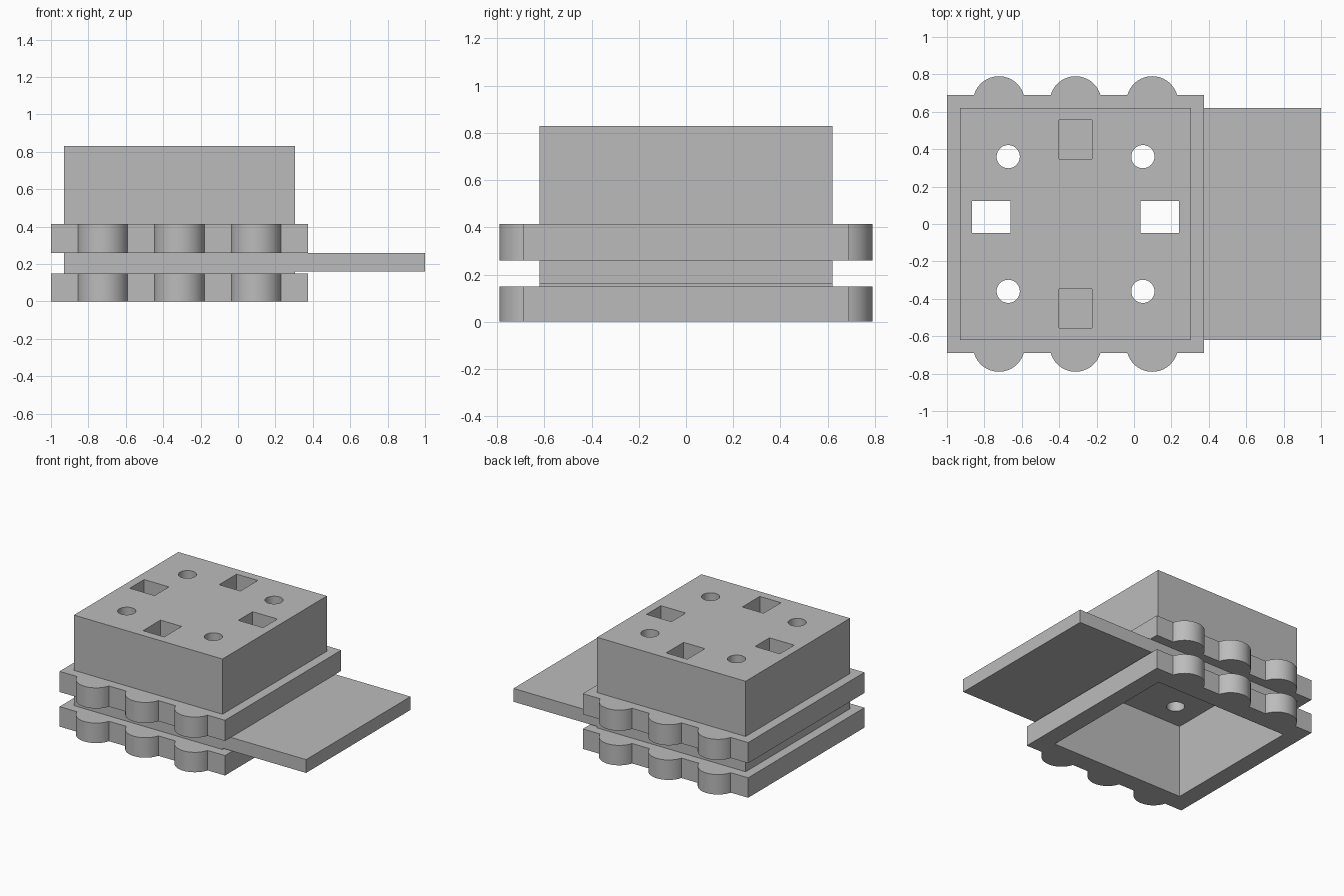
import bpy, bmesh
from math import sin, cos, pi, asin

cube = bpy.data.objects.get("Cube")
if cube:
    bpy.data.objects.remove(cube, do_unlink=True)

grey = bpy.data.materials.new("light grey")
grey.use_nodes = True
grey.diffuse_color = (0.5, 0.5, 0.5, 1)
grey.node_tree.nodes["Principled BSDF"].inputs["Base Color"].default_value = (0.5, 0.5, 0.5, 1)

CX = -0.3125          # centre line of the housing along x


def prism(name, outline, z0, z1):
    """Extrude a counter-clockwise outline from z0 to z1."""
    bm = bmesh.new()
    base = bm.faces.new([bm.verts.new((x, y, z0)) for x, y in outline])
    top = bmesh.ops.extrude_face_region(bm, geom=[base])["geom"]
    for v in top:
        if isinstance(v, bmesh.types.BMVert):
            v.co.z = z1
    bmesh.ops.recalc_face_normals(bm, faces=bm.faces)
    mesh = bpy.data.meshes.new(name)
    bm.to_mesh(mesh)
    bm.free()
    mesh.materials.append(grey)
    obj = bpy.data.objects.new(name, mesh)
    bpy.context.collection.objects.link(obj)
    return obj


def rect(x, y, w, d):
    return [(x + sx * w / 2, y + sy * d / 2) for sx, sy in ((-1, -1), (1, -1), (1, 1), (-1, 1))]


def circle(x, y, r, n=48):
    return [(x + r * cos(2 * pi * i / n), y + r * sin(2 * pi * i / n)) for i in range(n)]


def flange_outline():
    """Rectangle with three round lugs on the front and back edges."""
    half_w, half_d, r, cy, n = 0.6875, 0.69, 0.138, 0.652, 32
    start = asin((half_d - cy) / r)
    back = [(half_w, half_d)]
    for lug in (0.41, 0, -0.41):
        for i in range(n + 1):
            a = start + (pi - 2 * start) * i / n
            back.append((lug + r * cos(a), cy + r * sin(a)))
    back.append((-half_w, half_d))
    outline = back + [(-x, -y) for x, y in back]
    return [(CX + x, y) for x, y in outline]


def combine(target, other, operation):
    mod = target.modifiers.new(operation, 'BOOLEAN')
    mod.operation, mod.solver, mod.object = operation, 'EXACT', other
    bpy.context.view_layer.objects.active = target
    bpy.ops.object.modifier_apply(modifier=mod.name)
    bpy.data.objects.remove(other, do_unlink=True)


# Main block with two lugged flanges and the side shelf between them
housing = prism("housing", rect(CX, 0, 1.235, 1.24), 0, 0.83)
combine(housing, prism("lower_flange", flange_outline(), 0, 0.15), 'UNION')
combine(housing, prism("upper_flange", flange_outline(), 0.26, 0.415), 'UNION')
combine(housing, prism("side_shelf", rect(0.5, 0, 1.0, 1.24), 0.16, 0.26), 'UNION')

# Open cavity from below
combine(housing, prism("cavity", rect(CX, 0, 1.11, 1.10), -0.1, 0.55), 'DIFFERENCE')

# Round bores, side slots through to the cavity, and blind sockets
for s in (-1, 1):
    for t in (-1, 1):
        combine(housing, prism("bore", circle(CX + s * 0.36, t * 0.36, 0.062), 0.5, 0.9), 'DIFFERENCE')
    combine(housing, prism("slot", rect(CX + s * 0.451, 0.038, 0.206, 0.17), 0.5, 0.9), 'DIFFERENCE')
    combine(housing, prism("socket", rect(CX, s * 0.452, 0.176, 0.207), 0.62, 0.9), 'DIFFERENCE')

# Smooth lugs and bores, sharp edges elsewhere
bpy.ops.object.select_all(action='DESELECT')
housing.select_set(True)
bpy.context.view_layer.objects.active = housing
bpy.ops.object.shade_smooth_by_angle(angle=pi / 6)
